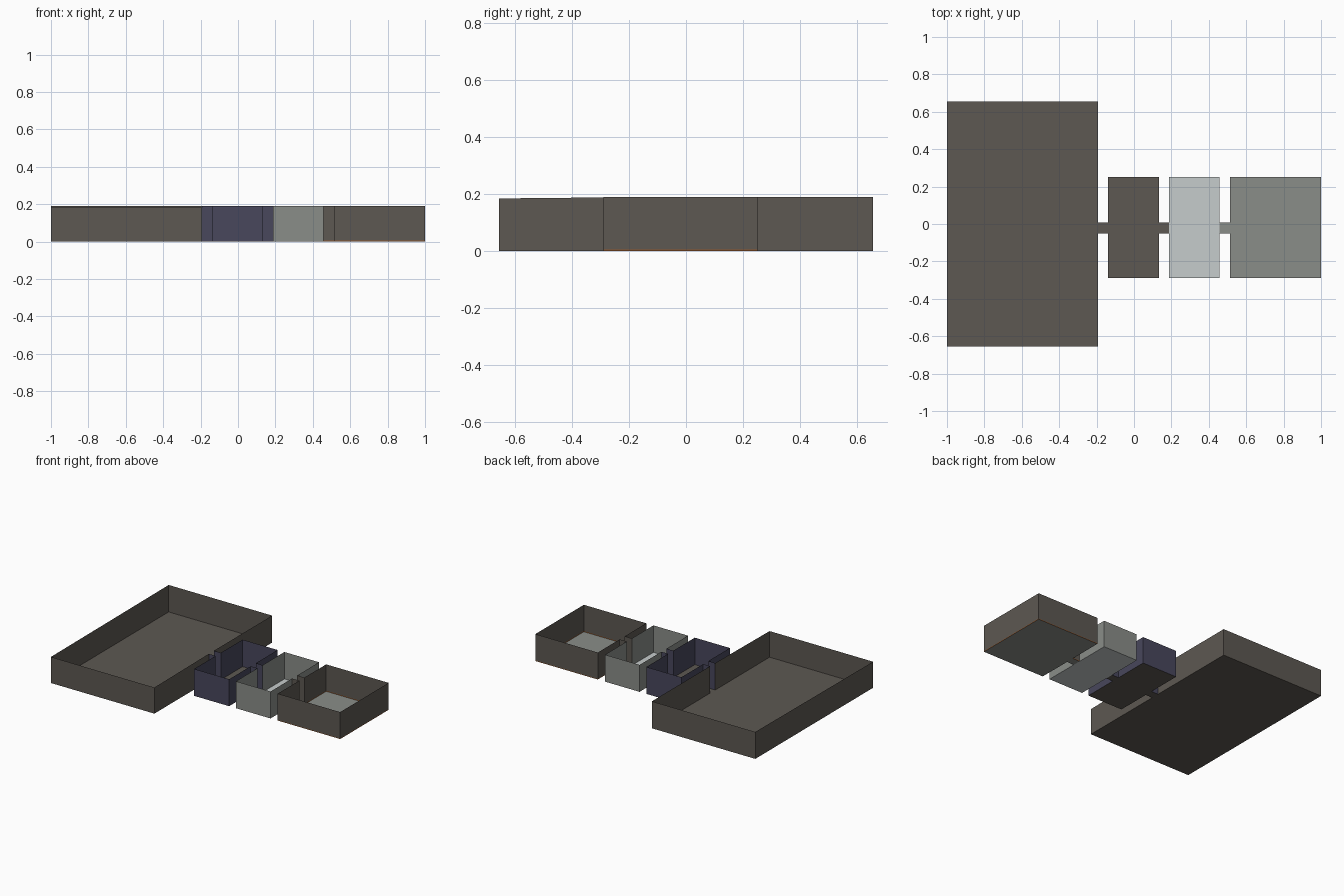
import bpy, bmesh

if "Cube" in bpy.data.objects:
    bpy.data.objects.remove(bpy.data.objects["Cube"])

H = 0.19            # wall height
D0, D1 = -0.05, 0.007   # doorway / corridor span in y


def material(name, rgb):
    def lin(c):
        c /= 255
        return c / 12.92 if c <= 0.04045 else ((c + 0.055) / 1.055) ** 2.4
    m = bpy.data.materials.new(name)
    m.diffuse_color = (*[lin(c) for c in rgb], 1)
    m.use_nodes = True
    m.node_tree.nodes["Principled BSDF"].inputs["Base Color"].default_value = m.diffuse_color
    return m


BROWN = material("dark taupe", (93, 88, 82))
BLUE = material("slate blue", (72, 71, 92))
GREY = material("mid grey", (138, 141, 137))
PALE = material("pale grey", (198, 204, 204))
ORANGE = material("orange edge", (150, 90, 45))


def mesh_object(name, quads, mats):
    """quads: list of (four corners, material slot)"""
    bm = bmesh.new()
    for pts, slot in quads:
        bm.faces.new([bm.verts.new(p) for p in pts]).material_index = slot
    bmesh.ops.remove_doubles(bm, verts=bm.verts, dist=1e-5)
    me = bpy.data.meshes.new(name)
    bm.to_mesh(me)
    bm.free()
    for m in mats:
        me.materials.append(m)
    ob = bpy.data.objects.new(name, me)
    bpy.context.collection.objects.link(ob)
    return ob


def floor(name, x0, x1, y0, y1, mat):
    mesh_object(name, [([(x0, y0, 0), (x1, y0, 0), (x1, y1, 0), (x0, y1, 0)], 0)], [mat])


def walls(name, paths, mat, edge=0.0, front_drop=0.0):
    """Thin open walls raised from ground paths, with an optional coloured foot."""
    ymin = min(p[1] for path in paths for p in path)
    quads = []
    for path in paths:
        for a, b in zip(path, path[1:]):
            ha, hb = (H - front_drop * (p[1] == ymin) for p in (a, b))
            if edge:
                quads.append(([(*a, 0), (*b, 0), (*b, edge), (*a, edge)], 1))
            quads.append(([(*a, edge), (*b, edge), (*b, hb), (*a, ha)], 0))
    mesh_object(name, quads, [mat, ORANGE])


def room(name, x0, x1, y0, y1, wall_mat, floor_mat, left, right, **kw):
    floor(name + "_floor", x0, x1, y0, y1, floor_mat)
    # front half and back half of the shell, split by the doorways
    front = [(x0, y0), (x1, y0), (x1, D0)]
    back = [(x1, D1), (x1, y1), (x0, y1)]
    if left:
        front.insert(0, (x0, D0))
        back.append((x0, D1))
    else:
        back.append((x0, y0))
    if not right:
        front[-1] = (x1, y1)
        back.pop(0)
    walls(name + "_walls", [front, back], wall_mat, **kw)


def corridor(name, x0, x1, wall_mat, floor_mat, **kw):
    floor(name + "_floor", x0, x1, D0, D1, floor_mat)
    walls(name + "_walls", [[(x0, D0), (x1, D0)], [(x1, D1), (x0, D1)]], wall_mat, **kw)


# Rooms from left to right
room("hall", -1, -0.193, -0.656, 0.656, BROWN, BROWN, False, True, front_drop=0.006)
room("blue_room", -0.139, 0.134, -0.29, 0.25, BLUE, BROWN, True, True)
room("grey_room", 0.187, 0.457, -0.29, 0.25, GREY, PALE, True, True)
room("end_room", 0.513, 1, -0.29, 0.25, BROWN, GREY, True, False, edge=0.005)

# Corridors joining the doorways
corridor("first_corridor", -0.193, -0.139, BLUE, BROWN)
corridor("second_corridor", 0.134, 0.187, BLUE, BROWN)
corridor("third_corridor", 0.457, 0.513, BROWN, GREY, edge=0.005)
